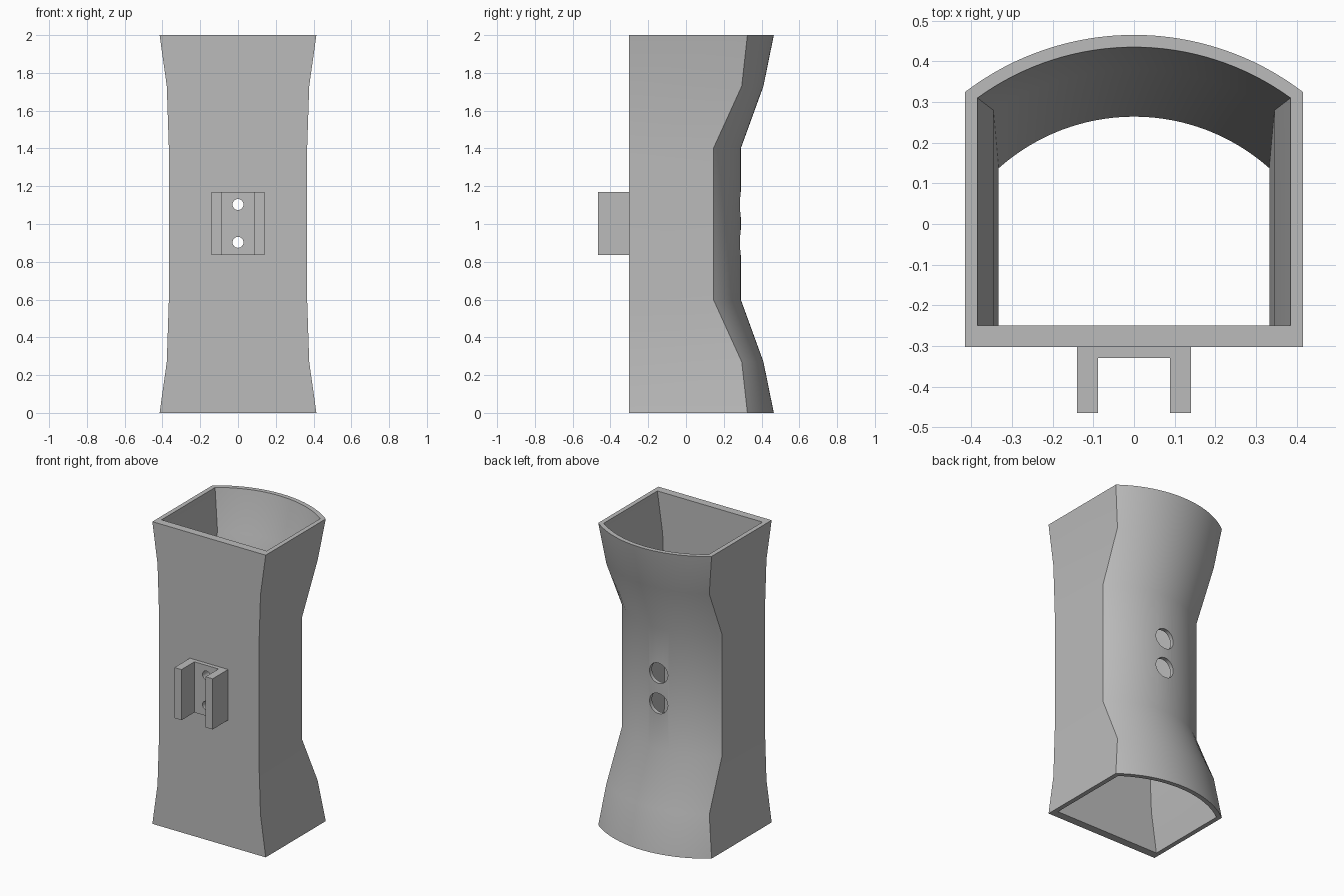
import bpy, bmesh, math

if "Cube" in bpy.data.objects:
    bpy.data.objects.remove(bpy.data.objects["Cube"])

grey = bpy.data.materials.new("plain grey")
grey.diffuse_color = (0.5, 0.5, 0.5, 1)
grey.use_nodes = True
grey.node_tree.nodes["Principled BSDF"].inputs["Base Color"].default_value = grey.diffuse_color

# z, then half width, corner y and crown y for the outside and for the inside
LEVELS = [(0.0, (0.415, 0.325, 0.465), (0.385, 0.31, 0.435)),
          (0.27, (0.377, 0.295, 0.41), (0.346, 0.28, 0.38)),
          (0.60, (0.366, 0.145, 0.29), (0.333, 0.137, 0.264))]
LEVELS += [(2 - z, o, i) for z, o, i in reversed(LEVELS)]
FRONT, INNER_FRONT, STEPS = -0.303, -0.25, 32


def section(half, corner, crown, front):
    """D-shaped outline: flat front and sides, circular back."""
    sag = crown - corner
    radius = (half * half + sag * sag) / (2 * sag)
    sweep = math.asin(half / radius)
    pts = [(-half, front), (half, front)]
    for k in range(STEPS + 1):
        a = sweep * (1 - 2 * k / STEPS)
        pts.append((radius * math.sin(a), crown - radius + radius * math.cos(a)))
    return pts


def finish(name, bm):
    bmesh.ops.recalc_face_normals(bm, faces=bm.faces)
    mesh = bpy.data.meshes.new(name)
    bm.to_mesh(mesh)
    bm.free()
    mesh.materials.append(grey)
    ob = bpy.data.objects.new(name, mesh)
    bpy.context.collection.objects.link(ob)
    return ob


def bridge(bm, a, b):
    n = len(a)
    for k in range(n):
        bm.faces.new((a[k], a[(k + 1) % n], b[(k + 1) % n], b[k]))


# Hollow waisted sleeve, open at both ends
bm = bmesh.new()
outer, inner = [], []
for z, o, i in LEVELS:
    outer.append([bm.verts.new((x, y, z)) for x, y in section(*o, FRONT)])
    inner.append([bm.verts.new((x, y, z)) for x, y in section(*i, INNER_FRONT)])
for rings in (outer, inner):
    for a, b in zip(rings, rings[1:]):
        bridge(bm, a, b)
bridge(bm, outer[0], inner[0])
bridge(bm, outer[-1], inner[-1])
sleeve = finish("sleeve", bm)

# U-shaped bracket on the front
bm = bmesh.new()
profile = [(-0.14, FRONT), (-0.14, -0.465), (-0.088, -0.465), (-0.088, -0.33),
           (0.088, -0.33), (0.088, -0.465), (0.14, -0.465), (0.14, FRONT)]
low, high = [[bm.verts.new((x, y, z)) for x, y in profile] for z in (0.835, 1.17)]
bridge(bm, low, high)
bm.faces.new(low)
bm.faces.new(high)
bracket = finish("bracket", bm)

# Screw holes in the front, wider access holes in the back
cutters = []
for z in (0.903, 1.103):
    for name, r, y in (("screw_hole_cutter", 0.029, -0.29), ("access_hole_cutter", 0.067, 0.28)):
        bpy.ops.mesh.primitive_cylinder_add(vertices=32, radius=r, depth=0.2,
                                            location=(0, y, z), rotation=(math.pi / 2, 0, 0))
        cut = bpy.context.object
        cut.name = name
        cutters.append(cut)
for ob in (sleeve, bracket):
    for cut in cutters:
        if ob is bracket and cut.location.y > 0:
            continue
        mod = ob.modifiers.new("hole", 'BOOLEAN')
        mod.operation, mod.solver, mod.object = 'DIFFERENCE', 'EXACT', cut
    bpy.ops.object.select_all(action='DESELECT')
    ob.select_set(True)
    bpy.context.view_layer.objects.active = ob
    bpy.ops.object.convert(target='MESH')
    bpy.ops.object.shade_smooth_by_angle(angle=math.radians(30))
for cut in cutters:
    bpy.data.objects.remove(cut)
